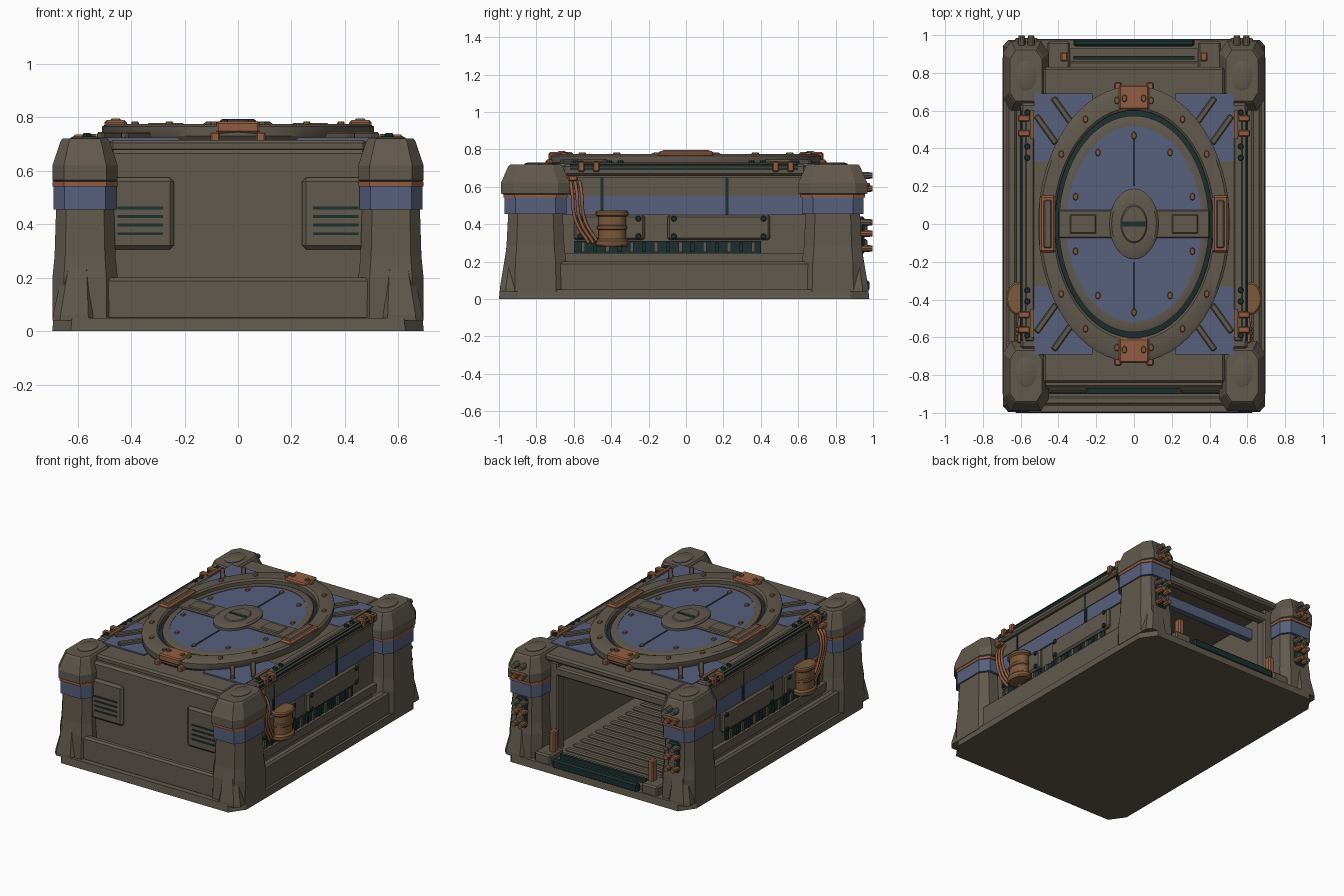
import bpy, bmesh, math
from mathutils import Vector, Matrix

default = bpy.data.objects.get("Cube")
if default:
    bpy.data.objects.remove(default, do_unlink=True)


def material(name, *rgb):
    mat = bpy.data.materials.new(name)
    mat.use_nodes = True
    colour = (*rgb, 1)
    mat.diffuse_color = colour
    mat.node_tree.nodes["Principled BSDF"].inputs["Base Color"].default_value = colour
    return mat


BROWN = material("warm grey brown", .12, .1, .077)
BLUE = material("faded blue", .095, .115, .205)
ORANGE = material("rust orange", .29, .11, .055)
BRONZE = material("bronze", .2, .1, .043)
TEAL = material("dark teal", .012, .028, .028)


def finish(name, bm, mat, bevel=0, smooth=False):
    bmesh.ops.recalc_face_normals(bm, faces=bm.faces)
    mesh = bpy.data.meshes.new(name)
    bm.to_mesh(mesh)
    bm.free()
    mesh.materials.append(mat)
    if smooth:
        for poly in mesh.polygons:
            poly.use_smooth = True
        mesh.set_sharp_from_angle(angle=math.radians(35))
    obj = bpy.data.objects.new(name, mesh)
    bpy.context.scene.collection.objects.link(obj)
    if bevel:
        mod = obj.modifiers.new("Bevel", "BEVEL")
        mod.width = bevel
        mod.segments = 1
    return obj


def box(name, mat, x, y, z, s=1, t=1, bevel=0, turn=0):
    """Box from ranges; s and t flip it across x and y."""
    bm = bmesh.new()
    bmesh.ops.create_cube(bm, size=1)
    size = Vector((x[1] - x[0], y[1] - y[0], z[1] - z[0]))
    centre = Vector((s * sum(x), t * sum(y), sum(z))) / 2
    bmesh.ops.scale(bm, vec=size, verts=bm.verts)
    bm.transform(Matrix.Translation(centre) @ Matrix.Rotation(turn * s * t, 4, "Z"))
    return finish(name, bm, mat, bevel)


def loft(name, mat, sections, s=1, t=1, cut=.35):
    """Chamfered rectangles (z, centre x, centre y, half x, half y) joined upwards."""
    bm = bmesh.new()
    rings = []
    k = 1 - cut
    outline = ((1, -k), (1, k), (k, 1), (-k, 1), (-1, k), (-1, -k), (-k, -1), (k, -1))
    for z, cx, cy, hx, hy in sections:
        rings.append([bm.verts.new((s * (cx + u * hx), t * (cy + v * hy), z)) for u, v in outline])
    for low, high in zip(rings, rings[1:]):
        for i in range(len(low)):
            j = (i + 1) % len(low)
            bm.faces.new((low[i], low[j], high[j], high[i]))
    bm.faces.new(rings[0])
    bm.faces.new(rings[-1])
    return finish(name, bm, mat)


def lathe(name, mat, profile, at=(0, 0, 0), stretch=1, n=48, axis="Z", closed=False):
    """Spin (radius, height) points; stretch makes the result oval along y."""
    bm = bmesh.new()
    rings = []
    for r, h in profile:
        angles = [math.tau * i / n for i in range(n)]
        rings.append([bm.verts.new((r * math.cos(a), r * math.sin(a) * stretch, h)) for a in angles])
    pairs = list(zip(rings, rings[1:]))
    if closed:
        pairs.append((rings[-1], rings[0]))
    else:
        bm.faces.new(rings[0])
        bm.faces.new(rings[-1])
    for a, b in pairs:
        for i in range(n):
            j = (i + 1) % n
            bm.faces.new((a[i], a[j], b[j], b[i]))
    turn = {"Z": Matrix(), "Y": Matrix.Rotation(-math.pi / 2, 4, "X"),
            "X": Matrix.Rotation(math.pi / 2, 4, "Y")}[axis]
    bm.transform(Matrix.Translation(at) @ turn)
    return finish(name, bm, mat, smooth=True)


def disc(name, mat, at, r, h, stretch=1, n=12, axis="Z"):
    return lathe(name, mat, [(r, 0), (r, h * .6), (r * .8, h)], at, stretch, n, axis)


def cable(name, mat, points, radius):
    curve = bpy.data.curves.new(name, "CURVE")
    curve.dimensions = "3D"
    curve.bevel_depth = radius
    curve.bevel_resolution = 2
    curve.use_fill_caps = True
    curve.materials.append(mat)
    spline = curve.splines.new("BEZIER")
    spline.bezier_points.add(len(points) - 1)
    for bez, p in zip(spline.bezier_points, points):
        bez.co = p
        bez.handle_left_type = bez.handle_right_type = "AUTO"
    bpy.context.scene.collection.objects.link(bpy.data.objects.new(name, curve))


# Base slab, floor and front kerb
loft("base_slab", BROWN, [(0, 0, -.01, .695, .99), (.05, 0, -.01, .69, .985)], cut=.1)
box("floor", BROWN, x=(-.45, .45), y=(-.86, .93), z=(.04, .07))
box("front_kerb", BROWN, x=(-.6, .6), y=(-.96, -.91), z=(.04, .2), bevel=.012)
box("front_floor_grille", TEAL, x=(-.3, .3), y=(-.9, -.87), z=(.04, .08))
for i in range(20):
    y = -.7 + i * .08
    box("floor_rib", BROWN, x=(-.36, .36), y=(y, y + .04), z=(.06, .085), bevel=.008)

# Front wall and roof
box("front_wall", BROWN, x=(-.48, .48), y=(-.87, -.8), z=(.12, .68), bevel=.015)
box("roof_middle", BROWN, x=(-.48, .48), y=(-.84, .83), z=(.67, .715), bevel=.012)
box("roof_plate", BROWN, x=(-.6, .6), y=(-.66, .64), z=(.66, .72), bevel=.012)

# Rear doorway
box("rear_beam", BROWN, x=(-.47, .47), y=(.74, .8), z=(.57, .63), bevel=.01)
box("inner_beam", BLUE, x=(-.45, .45), y=(.58, .62), z=(.53, .6))
box("ramp_edge", TEAL, x=(-.32, .32), y=(.94, .98), z=(.04, .1), bevel=.01)
box("ramp_rail", TEAL, x=(-.32, .32), y=(.87, .89), z=(.07, .1))

for s in (1, -1):
    # Side walls and kerbs
    box("side_wall", BROWN, x=(.45, .57), y=(-.8, .8), z=(.04, .68), s=s)
    box("side_kerb", BROWN, x=(.62, .675), y=(-.9, .88), z=(.04, .2), s=s, bevel=.012)
    box("lower_ledge", BROWN, x=(.55, .6), y=(-.66, .64), z=(.19, .245), s=s)
    box("side_stripe", BLUE, x=(.56, .58), y=(-.66, .64), z=(.45, .55), s=s)
    box("upper_wall_panel", BROWN, x=(.56, .585), y=(-.66, .64), z=(.55, .65), s=s)
    box("eave_gap", TEAL, x=(.59, .603), y=(-.62, .6), z=(.69, .703), s=s)
    for y in (-.45, .22):
        box("wall_slot", TEAL, x=(.57, .588), y=(y - .008, y + .008), z=(.45, .65), s=s)
    # Ribbed side vent
    box("side_vent", TEAL, x=(.56, .58), y=(-.6, .4), z=(.245, .31), s=s)
    for i in range(15):
        y = -.56 + i * .065
        box("vent_fin", TEAL if i % 2 else BROWN, x=(.57, .592), y=(y, y + .02), z=(.25, .305), s=s)
    # Bolted hatches
    for low, high in ((-.6, -.22), (-.1, .45)):
        box("side_hatch", BROWN, x=(.56, .595), y=(low, high), z=(.315, .45), s=s, bevel=.012)
        for y in (low + .035, high - .035):
            for z in (.335, .43):
                disc("hatch_bolt", TEAL, (s * .59, y, z), .016, s * .014, n=8, axis="X")
    # Spool with cables
    spool = [(.08, .28), (.09, .29), (.09, .31), (.075, .32), (.075, .37), (.082, .375),
             (.082, .39), (.075, .395), (.075, .44), (.09, .45), (.09, .465), (.08, .472)]
    lathe("cable_spool", BRONZE, [(r * .7, z) for r, z in spool], (s * .613, -.395, 0), 1.4, 24)
    for k in range(3):
        d = k * .025
        cable("hose", ORANGE, [(s * .57, -.62 + d, .64), (s * .615, -.61 + d, .58),
                               (s * .61, -.59 + d, .42), (s * .6, -.52 + d, .3)], .009)
    for z in (.56, .63):
        box("hose_clamp", ORANGE, x=(.57, .62), y=(-.63, -.58), z=(z, z + .03), s=s, bevel=.006)
    # Roof edge rails, clips and bolts
    box("roof_rail", BROWN, x=(.53, .575), y=(-.62, .6), z=(.71, .73), s=s, bevel=.006)
    box("rail_groove", TEAL, x=(.588, .595), y=(-.62, .6), z=(.715, .723), s=s)
    for t in (1, -1):
        for y in (.48, .56):
            box("edge_clip", ORANGE, x=(.55, .615), y=(y - .018, y + .018), z=(.68, .735), s=s, t=t, bevel=.006)
        box("clip_bar", BRONZE, x=(.53, .55), y=(.45, .6), z=(.72, .738), s=s, t=t)
        for y in (.35, .41, .59):
            disc("rail_bolt", TEAL, (s * .565, t * y, .725), .016, .016, n=8)
        # Blue roof corners with braces
        box("roof_corner_panel", BLUE, x=(.22, .53), y=(.33, .69), z=(.71, .724), s=s, t=t)
        for x, y in ((.375, .595), (.465, .5)):
            box("corner_brace", BROWN, x=(x - .09, x + .09), y=(y - .016, y + .016), z=(.715, .745),
                s=s, t=t, turn=.95, bevel=.006)
        # Corner posts
        cx, cy = .572, .795 - .01 * t
        loft("post_shaft", BROWN, [(.04, cx, cy, .122, .17), (.2, cx, cy, .122, .165),
                                   (.28, cx, cy, .114, .155), (.47, cx, cy, .108, .145)], s, t)
        loft("post_band", BLUE, [(.455, cx, cy, .118, .165), (.545, cx, cy, .118, .165)], s, t)
        loft("post_strip", ORANGE, [(.542, cx, cy, .122, .172), (.56, cx, cy, .122, .172)], s, t)
        loft("post_cap", BROWN, [(.555, cx, cy, .112, .16), (.565, cx, cy, .122, .185),
                                 (.62, cx, cy, .122, .185), (.71, cx, cy, .092, .145),
                                 (.72, cx, cy, .085, .135)], s, t)
        loft("post_foot", BROWN, [(.04, .612, cy + .1, .082, .09), (.06, .612, cy + .1, .08, .09),
                                  (.24, .6, cy + .085, .052, .075)], s, t)
        disc("post_lid", BROWN, (s * cx, t * .785, .715), .055, .014, 1.45, 24)

    # Front louvre panels
    box("front_louvre", BROWN, x=(.24, .49), y=(-.895, -.86), z=(.305, .575), s=s, bevel=.015)
    for i in range(4):
        z = .36 + i * .032
        box("louvre_slot", TEAL, x=(.28, .45), y=(-.899, -.89), z=(z, z + .01), s=s)

    # Rear jambs and equipment on the rear posts
    box("door_jamb", BROWN, x=(.4, .46), y=(.72, .8), z=(.05, .66), s=s, bevel=.01)
    box("ramp_cheek", BROWN, x=(.34, .46), y=(.82, .965), z=(.04, .11), s=s, bevel=.01)
    box("ramp_post", ORANGE, x=(.35, .39), y=(.86, .91), z=(.1, .25), s=s, bevel=.008)
    box("service_plate", TEAL, x=(.53, .61), y=(.92, .955), z=(.24, .44), s=s, bevel=.01)
    for z in (.29, .37):
        box("service_block", BROWN, x=(.54, .6), y=(.94, .97), z=(z - .02, z + .03), s=s, bevel=.008)
    for z, mat in ((.27, BRONZE), (.35, ORANGE), (.41, BROWN), (.59, ORANGE), (.66, BROWN)):
        for x in (.545, .595):
            disc("rear_knob", mat, (s * x, .93, z), .02, .068, n=10, axis="Y")
    box("rear_latch", ORANGE, x=(.51, .63), y=(.94, .985), z=(.6, .62), s=s, bevel=.006)

# Oval hatch ring and lid
OVAL = 1.44
lathe("hatch_ring", BROWN, [(.5, .715), (.508, .73), (.508, .765), (.495, .775), (.428, .775),
                            (.418, .765), (.418, .715)], stretch=OVAL, n=64, closed=True)
disc("ring_seal", TEAL, (0, 0, .71), .42, .04, OVAL, 64)
lathe("lid_rim", BROWN, [(.398, .72), (.398, .757), (.39, .762), (.36, .762), (.36, .72)],
      stretch=OVAL, n=64, closed=True)
lathe("lid_panel", BLUE, [(.37, .72), (.37, .759)], stretch=OVAL, n=64)
lathe("lid_hub", BROWN, [(.13, .75), (.13, .775), (.118, .784), (.07, .784), (.065, .79)], stretch=OVAL)
box("hub_slot", TEAL, x=(-.06, .06), y=(-.012, .012), z=(.785, .793))
for s in (1, -1):
    box("lid_arm", BROWN, x=(.1, .4), y=(-.075, .075), z=(.75, .771), s=s, bevel=.006)
    box("arm_pad", BROWN, x=(.2, .34), y=(-.05, .05), z=(.76, .778), s=s, bevel=.006)
    box("lid_seam", TEAL, x=(-.005, .005), y=(.2, .49), z=(.755, .762), t=s)
    box("side_latch", ORANGE, x=(.415, .5), y=(-.15, .15), z=(.76, .79), s=s, bevel=.01)
    box("latch_core", BROWN, x=(.435, .48), y=(-.13, .13), z=(.77, .796), s=s, bevel=.008)
    box("end_latch", ORANGE, x=(-.08, .08), y=(.605, .735), z=(.74, .785), t=s, bevel=.008)
    for x in (-.085, .085):
        box("latch_foot", ORANGE, x=(x - .018, x + .018), y=(.7, .75), z=(.71, .745), t=s, bevel=.006)
        disc("latch_bolt", BRONZE, (x * .6, s * .665, .78), .014, .012, OVAL, 8)


def bolt_circle(name, count, radius, z):
    for i in range(count):
        a = math.tau * (i + .5) / count
        disc(name, BRONZE, (radius * math.cos(a), radius * math.sin(a) * OVAL, z), .014, .014, OVAL, 8)


bolt_circle("ring_bolt", 16, .463, .77)
bolt_circle("lid_bolt", 10, .325, .754)
